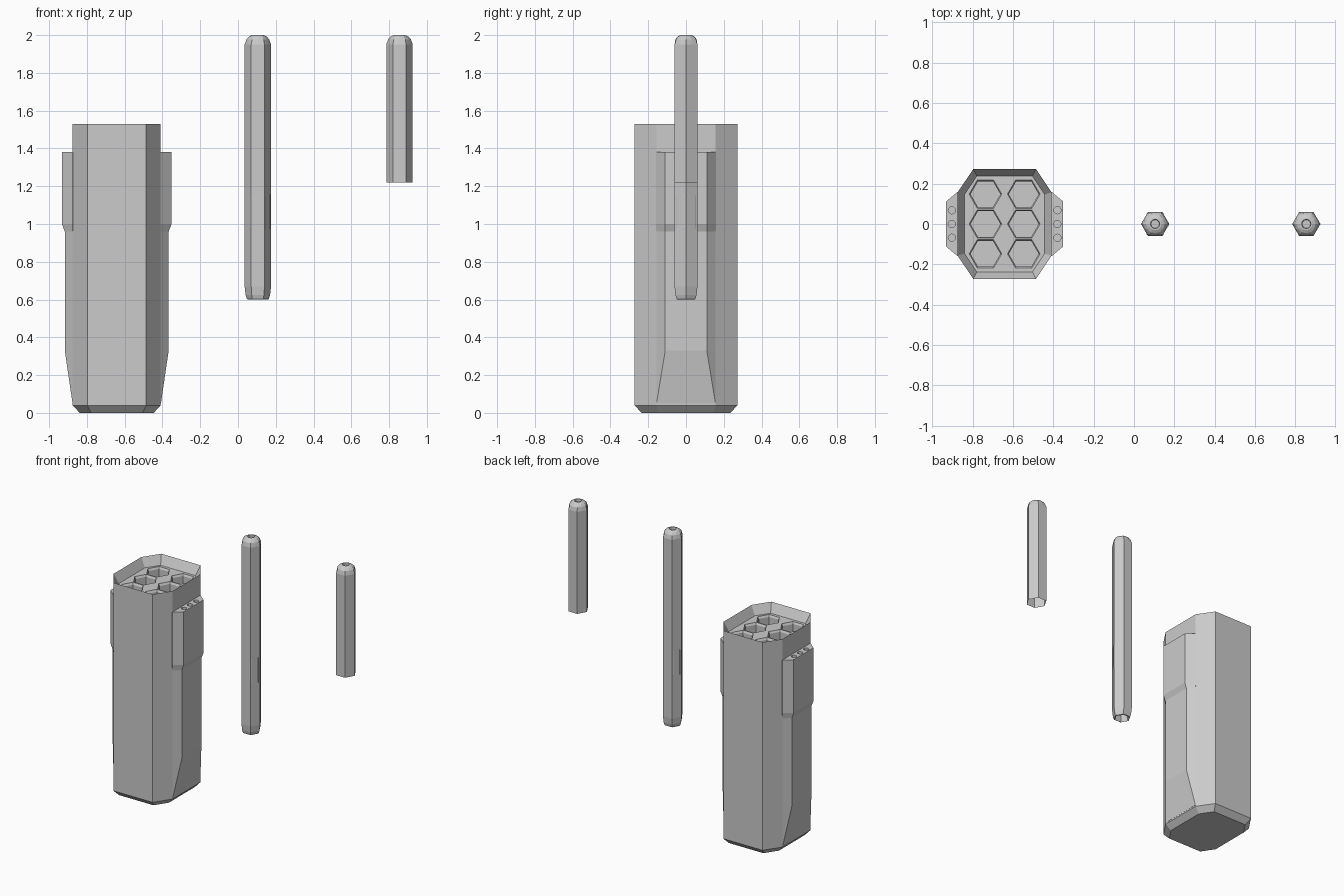
import bpy, bmesh, math
from mathutils import Vector

if "Cube" in bpy.data.objects:
    bpy.data.objects.remove(bpy.data.objects["Cube"])


def loft(bm, rings, cap_start=True, cap_end=True):
    """Skin a stack of equal-sized point rings."""
    rows = [[bm.verts.new(p) for p in ring] for ring in rings]
    n = len(rows[0])
    for a, b in zip(rows, rows[1:]):
        for i in range(n):
            j = (i + 1) % n
            bm.faces.new((a[i], a[j], b[j], b[i]))
    if cap_start:
        bm.faces.new(rows[0][::-1])
    if cap_end:
        bm.faces.new(rows[-1])


def finish(bm, name, x=0.0):
    bmesh.ops.recalc_face_normals(bm, faces=bm.faces)
    me = bpy.data.meshes.new(name)
    bm.to_mesh(me)
    bm.free()
    ob = bpy.data.objects.new(name, me)
    ob.location.x = x
    bpy.context.collection.objects.link(ob)
    return ob


def carve(ob, cutter):
    cutter.hide_render = True
    mod = ob.modifiers.new("holes", 'BOOLEAN')
    mod.operation = 'DIFFERENCE'
    mod.solver = 'EXACT'
    mod.object = cutter
    bpy.context.view_layer.update()
    with bpy.context.temp_override(object=ob, active_object=ob):
        bpy.ops.object.modifier_apply(modifier=mod.name)
    bpy.data.objects.remove(cutter)


def circle(r, z, n, cx=0.0, cy=0.0):
    return [(cx + r * math.cos(math.tau * i / n),
             cy + r * math.sin(math.tau * i / n), z) for i in range(n)]


def octagon(t, z):
    """Launcher cross-section, inset by t."""
    a, b, c, d = 0.156 - 0.53 * t, 0.272 - t, 0.233 - t, 0.157 - 0.31 * t
    return [(c, -d, z), (c, d, z), (a, b, z), (-a, b, z),
            (-c, d, z), (-c, -d, z), (-a, -b, z), (a, -b, z)]


POD = -0.642

# launcher body with chamfered base and sloped rim
bm = bmesh.new()
loft(bm, [octagon(0.037, 0), octagon(0, 0.04), octagon(0, 1.53), octagon(0.034, 1.465)])
body = finish(bm, "launcher_body", POD)

# six hexagonal tubes
bm = bmesh.new()
for cx in (-0.095, 0.095):
    for cy in (-0.148, 0, 0.148):
        loft(bm, [circle(0.081, 1.49, 6, cx, cy), circle(0.081, 1.462, 6, cx, cy),
                  circle(0.074, 1.45, 6, cx, cy), circle(0.074, 0.08, 6, cx, cy)])
carve(body, finish(bm, "tube_cutter", POD))


# side rails: tapered lower panel and thicker upper housing
def rail(s, x, y, z, base=0.157):
    return [(s * 0.22, -base, z), (s * 0.233, -base, z), (s * x, -y, z),
            (s * x, y, z), (s * 0.233, base, z), (s * 0.22, base, z)]


for s, side in ((-1, "left"), (1, "right")):
    bm = bmesh.new()
    loft(bm, [rail(s, 0.234, 0.156, 0.05), rail(s, 0.275, 0.11, 0.33),
              rail(s, 0.275, 0.11, 0.96), rail(s, 0.29, 0.112, 1.0, 0.16),
              rail(s, 0.29, 0.112, 1.38, 0.16)])
    ob = finish(bm, side + "_rail", POD)
    # three small sockets on top
    bm = bmesh.new()
    for cy in (-0.068, 0, 0.068):
        loft(bm, [circle(0.018, 1.40, 12, s * 0.262, cy), circle(0.018, 1.35, 12, s * 0.262, cy)])
    carve(ob, finish(bm, "socket_cutter", POD))


def hexring(r, z, blend=0.0):
    """Hexagon with edge midpoints, blending towards a circle."""
    pts = []
    for i, p in enumerate(circle(r, z, 12)):
        k = 1.0 if i % 2 == 0 else math.cos(math.pi / 6) * (1 - blend) + blend
        pts.append((p[0] * k, p[1] * k, z))
    return pts


# shared rounded nose with a round dimple
NOSE = [hexring(0.07, 1.95), hexring(0.06, 1.978, 0.5), hexring(0.047, 1.992, 0.8),
        hexring(0.031, 2.0, 1), hexring(0.023, 2.0, 1), hexring(0.021, 1.985, 1)]

# full missile with hollow tail
bm = bmesh.new()
loft(bm, [hexring(0.035, 0.66), hexring(0.052, 0.6), hexring(0.058, 0.603),
          hexring(0.065, 0.625), hexring(0.07, 0.67)] + NOSE)
finish(bm, "missile", 0.105)

# folded fins barely breaking the missile skin
bm = bmesh.new()
for deg in (-128, -52, -9, 52, 128, 171):
    out = Vector((math.cos(math.radians(deg)), math.sin(math.radians(deg)), 0))
    across = Vector((-out.y, out.x, 0)) * 0.002
    reach = 0.0606 / math.cos(math.radians((deg % 60) - 30)) + 0.0015
    outline = [(0.045, 0.92), (reach, 0.98), (reach, 1.15), (0.045, 1.2)]
    loft(bm, [[out * r + across * k + Vector((0, 0, z)) for r, z in outline] for k in (-1, 1)])
finish(bm, "folded_fins", 0.105)

# short nose shell, open underneath
bm = bmesh.new()
loft(bm, [hexring(0.07, 1.22)] + NOSE, cap_start=False)
finish(bm, "nose_shell", 0.855)
